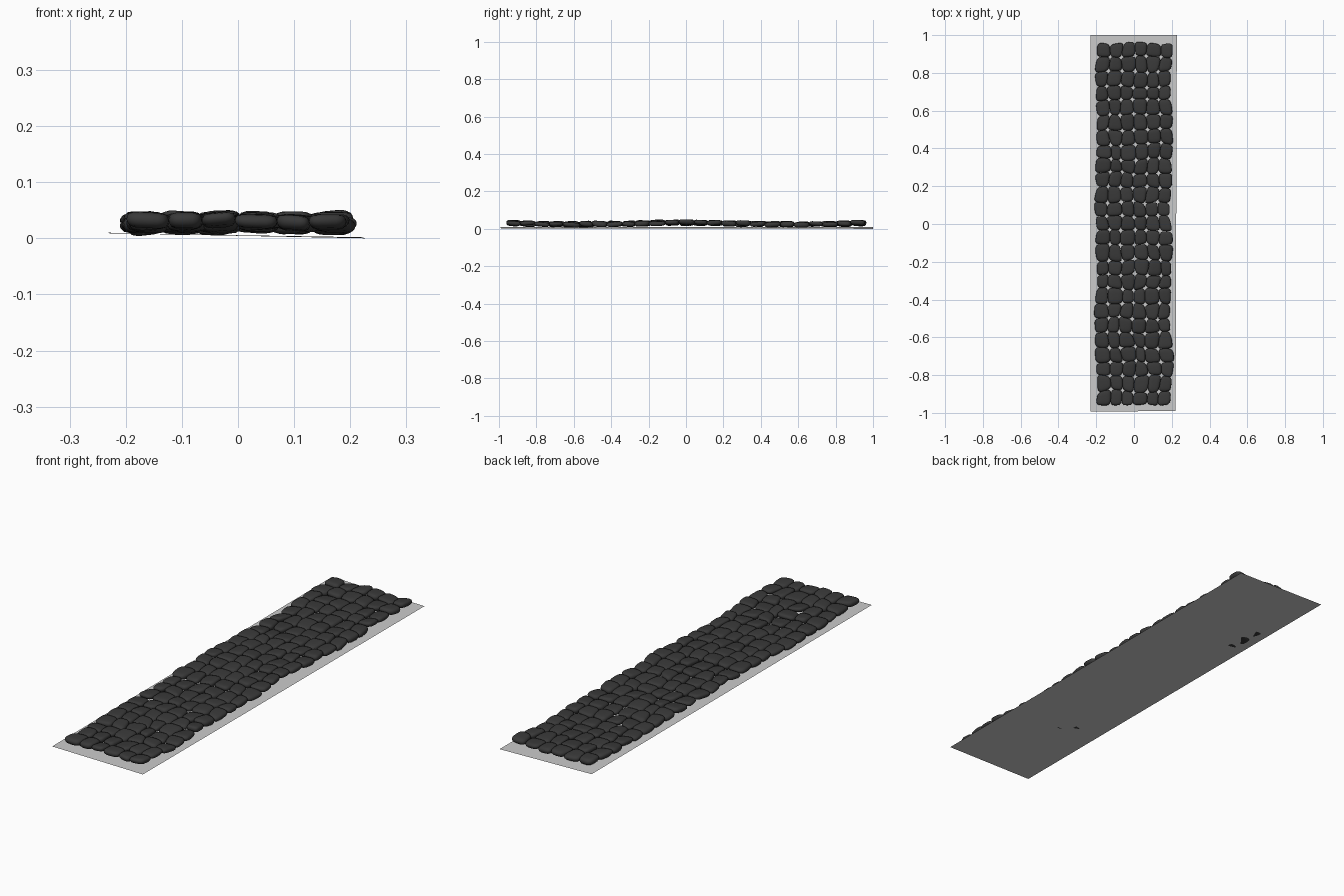
import bpy, bmesh, math, random
from mathutils import Vector

if "Cube" in bpy.data.objects:
    bpy.data.objects.remove(bpy.data.objects["Cube"])

random.seed(11)
COLS, ROWS = 6, 25
SIDES = 20


def add_object(name, bm, mat=None):
    me = bpy.data.meshes.new(name)
    bm.to_mesh(me)
    bm.free()
    ob = bpy.data.objects.new(name, me)
    bpy.context.collection.objects.link(ob)
    if mat:
        me.materials.append(mat)
    return ob


stone_mat = bpy.data.materials.new("dark_stone")
stone_mat.diffuse_color = (0.04, 0.04, 0.04, 1)
stone_mat.use_nodes = True
stone_mat.node_tree.nodes["Principled BSDF"].inputs["Base Color"].default_value = stone_mat.diffuse_color

# slightly tilted ground sheet under the stones
bm = bmesh.new()
sheet = [(-0.229, -0.993, 0.009), (0.22, -0.99, 0.002), (0.227, 1, 0.0), (-0.231, 1, 0.01)]
bm.faces.new([bm.verts.new(p) for p in sheet])
add_object("base_sheet", bm)

# shared jittered grid of cell corners, so neighbouring stones fit together
corners = {}
for j in range(ROWS + 1):
    y = -0.96 + 1.92 * j / ROWS
    sway = 0.005 * math.sin(j * 0.8)
    for i in range(COLS + 1):
        x = -0.2 + 0.4 * i / COLS + sway
        corners[i, j] = Vector((x + random.uniform(-0.01, 0.01),
                                y + random.uniform(-0.01, 0.01)))


def map_cell(i, j, u, v):
    a, b = corners[i, j], corners[i + 1, j]
    c, d = corners[i, j + 1], corners[i + 1, j + 1]
    s, t = (u + 1) / 2, (v + 1) / 2
    return a * (1 - s) * (1 - t) + b * s * (1 - t) + c * (1 - s) * t + d * s * t


# rounded-square outline in cell coordinates
outline = []
for k in range(SIDES):
    t = 2 * math.pi * k / SIDES
    c, s = math.cos(t), math.sin(t)
    outline.append((math.copysign(abs(c) ** 0.58, c), math.copysign(abs(s) ** 0.58, s)))

# pebble profile: radius factor and height factor, bottom to top
PROFILE = [(0.6, -1), (0.86, -0.8), (0.98, -0.4), (1.02, 0.0),
           (0.99, 0.4), (0.89, 0.75), (0.7, 0.92), (0.4, 1.0)]


def add_stone(bm, i, j):
    mid = map_cell(i, j, 0, 0)
    zc = 0.028 + 0.005 * math.cos(mid.y * 5.5) + random.uniform(-0.003, 0.003)
    half = random.uniform(0.011, 0.0145)
    tx, ty = random.uniform(-0.004, 0.004), random.uniform(-0.004, 0.004)
    bulge, phase = random.uniform(0, 0.04), random.uniform(0, 6.28)
    rings = []
    for r, h in PROFILE:
        ring = []
        for k, (u, v) in enumerate(outline):
            q = r * (1 + bulge * math.sin(2 * math.pi * 3 * k / SIDES + phase))
            p = map_cell(i, j, u * q, v * q)
            ring.append(bm.verts.new((p.x, p.y, zc + half * h + tx * u * r + ty * v * r)))
        rings.append(ring)
    for lo, hi in zip(rings, rings[1:]):
        for k in range(SIDES):
            n = (k + 1) % SIDES
            bm.faces.new((lo[k], lo[n], hi[n], hi[k]))
    bm.faces.new(rings[0][::-1])
    bm.faces.new(rings[-1])


# cobbles
bm = bmesh.new()
for j in range(ROWS):
    for i in range(COLS):
        add_stone(bm, i, j)
for f in bm.faces:
    f.smooth = True
add_object("cobblestones", bm, stone_mat)
